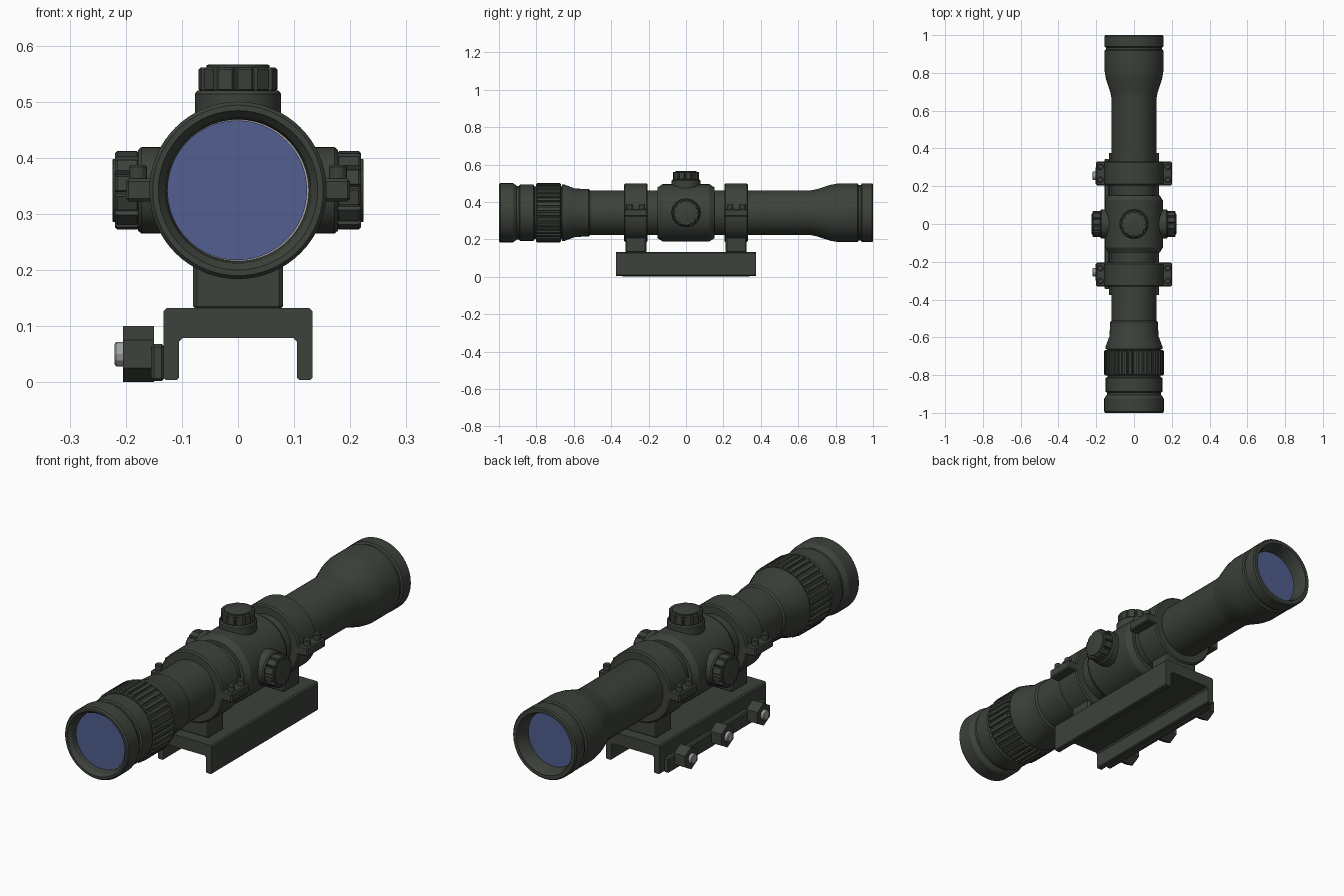
import bpy, bmesh, math
from mathutils import Matrix, Vector

if "Cube" in bpy.data.objects:
    bpy.data.objects.remove(bpy.data.objects["Cube"])

AXIS_Z = 0.342  # height of the optical axis


def material(name, rgb):
    m = bpy.data.materials.new(name)
    m.diffuse_color = (*rgb, 1)
    m.use_nodes = True
    m.node_tree.nodes["Principled BSDF"].inputs["Base Color"].default_value = m.diffuse_color
    return m


GREEN = material("dark_green", (0.046, 0.054, 0.043))
BLUE = material("lens_blue", (0.085, 0.112, 0.28))
STEEL = material("steel", (0.36, 0.37, 0.36))

ALONG_Y = Matrix.Translation((0, 0, AXIS_Z)) @ Matrix.Rotation(-math.pi / 2, 4, 'X')


def finish(bm, name, mat, matrix=Matrix(), smooth=True, bevel=0):
    bmesh.ops.recalc_face_normals(bm, faces=bm.faces)
    bm.transform(matrix)
    me = bpy.data.meshes.new(name)
    bm.to_mesh(me)
    bm.free()
    me.materials.append(mat)
    ob = bpy.data.objects.new(name, me)
    bpy.context.collection.objects.link(ob)
    if bevel:
        mod = ob.modifiers.new("bevel", 'BEVEL')
        mod.width, mod.segments = bevel, 1
    if smooth:
        bpy.ops.object.select_all(action='DESELECT')
        ob.select_set(True)
        bpy.context.view_layer.objects.active = ob
        bpy.ops.object.shade_smooth_by_angle(angle=math.radians(28))
    return ob


def lathe(name, profile, mat=GREEN, matrix=ALONG_Y, n=64, closed=False):
    """Revolve (position, radius) points about local z."""
    bm = bmesh.new()
    rings = []
    for h, r in profile:
        rings.append([bm.verts.new((r * math.cos(2 * math.pi * i / n),
                                    r * math.sin(2 * math.pi * i / n), h)) for i in range(n)])
    pairs = list(zip(rings, rings[1:]))
    if closed:
        pairs.append((rings[-1], rings[0]))
    for a, b in pairs:
        for i in range(n):
            j = (i + 1) % n
            bm.faces.new((a[i], a[j], b[j], b[i]))
    if not closed:
        bm.faces.new(rings[0])
        bm.faces.new(rings[-1])
    return finish(bm, name, mat, matrix)


def gear(name, h0, h1, r_in, r_out, teeth, matrix, duty=0.6, chamfer=0.006):
    """Grip with raised ribs and chamfered ends."""
    angles = []
    for t in range(teeth):
        a, s = 2 * math.pi * t / teeth, 2 * math.pi / teeth
        angles += [(a, r_out), (a + s * duty, r_out),
                   (a + s * (duty + 0.1), r_in), (a + s * 0.9, r_in)]
    bm = bmesh.new()
    rings = []
    for h, d in ((h0, chamfer), (h0 + chamfer, 0), (h1 - chamfer, 0), (h1, chamfer)):
        rings.append([bm.verts.new(((r - d) * math.cos(a), (r - d) * math.sin(a), h))
                      for a, r in angles])
    n = len(angles)
    for a, b in zip(rings, rings[1:]):
        for i in range(n):
            j = (i + 1) % n
            bm.faces.new((a[i], a[j], b[j], b[i]))
    bm.faces.new(rings[0])
    bm.faces.new(rings[-1])
    return finish(bm, name, GREEN, matrix, smooth=False)


def box(name, lo, hi, mat=GREEN, bevel=0.005):
    lo, hi = Vector(lo), Vector(hi)
    bm = bmesh.new()
    bmesh.ops.create_cube(bm, size=1)
    m = Matrix.Translation((lo + hi) / 2) @ Matrix.Diagonal((*(hi - lo), 1))
    return finish(bm, name, mat, m, smooth=False, bevel=bevel)


# Main tube with eyepiece and objective bell, hollow at both ends
lathe("scope_body", [
    (-0.955, 0.126), (-0.985, 0.130), (-1.0, 0.142), (-1.0, 0.152), (-0.993, 0.158),
    (-0.925, 0.158), (-0.912, 0.150), (-0.905, 0.143), (-0.893, 0.143), (-0.888, 0.150),
    (-0.815, 0.150), (-0.81, 0.140), (-0.665, 0.140), (-0.662, 0.150), (-0.648, 0.150),
    (-0.595, 0.130), (-0.52, 0.126), (-0.512, 0.119), (0.665, 0.119), (0.70, 0.126),
    (0.77, 0.149), (0.81, 0.156), (0.918, 0.156), (0.923, 0.149), (0.935, 0.149),
    (0.94, 0.157), (0.994, 0.157), (1.0, 0.152), (1.0, 0.136), (0.985, 0.128), (0.93, 0.122)])

# Ribbed zoom ring
gear("zoom_ring", -0.802, -0.667, 0.150, 0.158, 36, ALONG_Y, duty=0.55)

# Lenses, with a thin bright seat around the eyepiece glass
lathe("eyepiece_seat", [(-0.957, 0.127), (-0.953, 0.127)], STEEL)
lathe("eyepiece_lens", [(-0.961, 0.1245), (-0.956, 0.1245)], BLUE,
      Matrix.Translation((-0.0015, 0, 0)) @ ALONG_Y)
lathe("objective_lens", [(0.925, 0.123), (0.936, 0.123)], BLUE)

# Turret saddle
lathe("turret_saddle", [(-0.152, 0.118), (-0.152, 0.136), (-0.125, 0.153),
                        (0.125, 0.153), (0.152, 0.136), (0.152, 0.118)])

# Three adjustment turrets: top, right, left
for side, angle in (("top", 0), ("right", 90), ("left", -90)):
    m = Matrix.Translation((0, 0, AXIS_Z)) @ Matrix.Rotation(math.radians(angle), 4, 'Y')
    lathe(side + "_turret_base", [(0.10, 0.077), (0.172, 0.077), (0.178, 0.072)], GREEN, m, 40)
    gear(side + "_turret_knob", 0.176, 0.219, 0.063, 0.070, 12, m, duty=0.7, chamfer=0.004)
    lathe(side + "_turret_cap", [(0.215, 0.056), (0.223, 0.056), (0.224, 0.053)], GREEN, m, 40)

# Mount rings with clamp flanges, screws and feet
for end, y in (("front", -0.268), ("rear", 0.268)):
    w = 0.063
    lathe(end + "_mount_ring", [
        (y - w, 0.117), (y - w, 0.151), (y - w + 0.006, 0.157),
        (y + w - 0.006, 0.157), (y + w, 0.151), (y + w, 0.117)], closed=True)
    for side, s in (("right", 1), ("left", -1)):
        xs = sorted((s * 0.125, s * 0.2))
        box(f"{end}_{side}_flange", (xs[0], y - w, 0.322), (xs[1], y + w, 0.363))
        for k in (-1, 1):
            m = Matrix.Translation((s * 0.178, y + k * 0.034, 0))
            lathe(f"{end}_{side}_screw", [(0.36, 0.016), (0.384, 0.016), (0.387, 0.013)],
                  GREEN, m, 12)
    box(end + "_foot", (-0.08, y - 0.056, 0.128), (0.08, y + 0.056, 0.225), bevel=0.007)

# Channel-shaped rail base, extruded along y
half = [(0.133, 0.126), (0.133, 0.008), (0.129, 0.004), (0.109, 0.004),
        (0.105, 0.008), (0.105, 0.072), (0.098, 0.079)]
outline = [(0.127, 0.132)] + half + [(-x, z) for x, z in reversed(half)] + [(-0.127, 0.132)]
bm = bmesh.new()
face = bm.faces.new([bm.verts.new((x, -0.375, z)) for x, z in outline])
ext = bmesh.ops.extrude_face_region(bm, geom=[face])
bmesh.ops.translate(bm, vec=(0, 0.75, 0),
                    verts=[v for v in ext["geom"] if isinstance(v, bmesh.types.BMVert)])
finish(bm, "rail_base", GREEN, smooth=False)

# Side clamp bar with three hex nuts and steel bolts
box("clamp_bar", (-0.155, -0.345, 0.002), (-0.131, 0.345, 0.068))
for y in (-0.255, 0.0, 0.255):
    m = Matrix.Translation((0, y, 0.05)) @ Matrix.Rotation(-math.pi / 2, 4, 'Y')
    lathe("clamp_nut", [(0.15, 0.050), (0.205, 0.050)], GREEN, m, 6)
    lathe("clamp_bolt", [(0.20, 0.022), (0.217, 0.022), (0.22, 0.018)], STEEL, m, 12)
